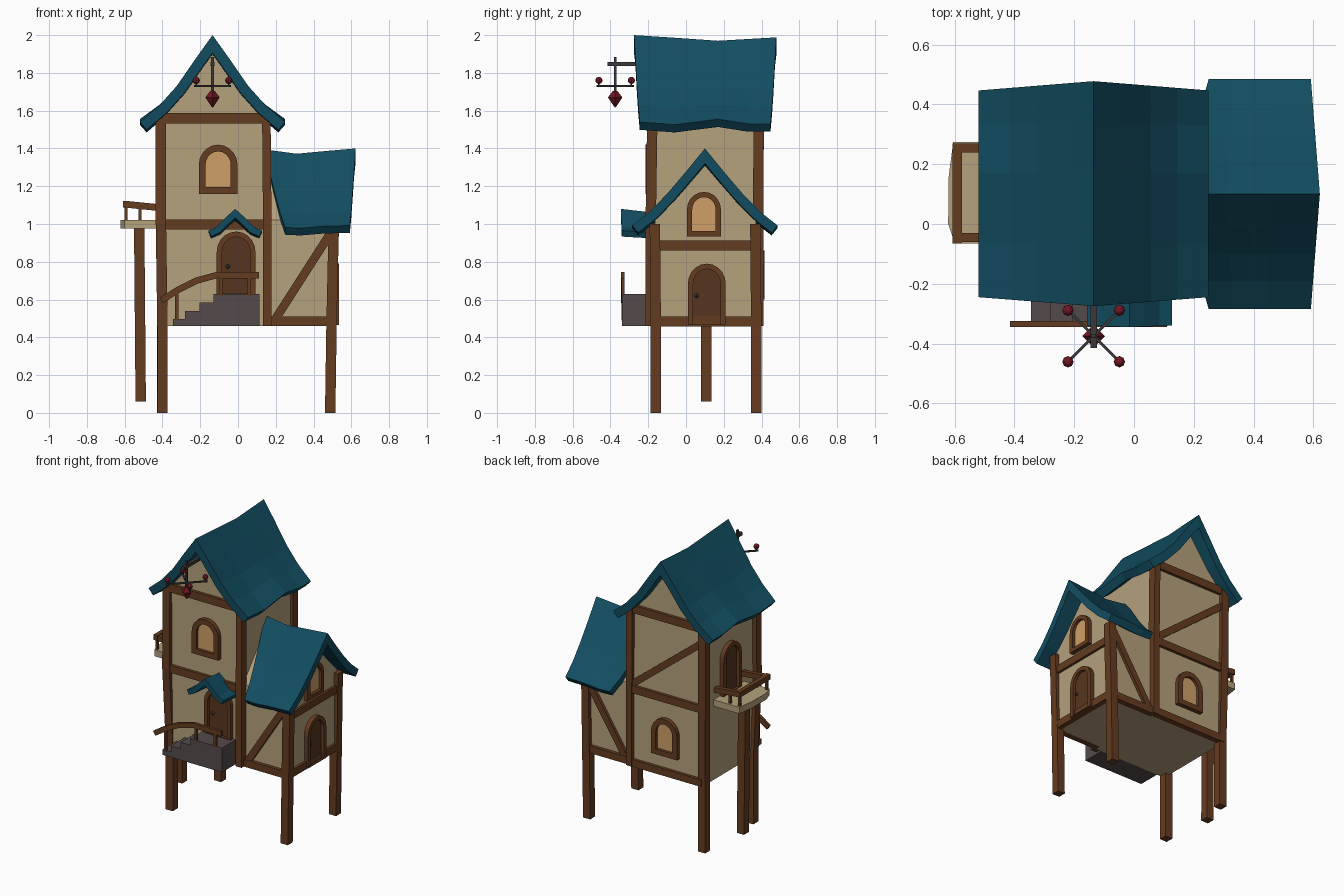
import bpy, bmesh, math
from mathutils import Vector

if "Cube" in bpy.data.objects:
    bpy.data.objects.remove(bpy.data.objects["Cube"])


def mat(name, r, g, b):
    m = bpy.data.materials.new(name)
    m.diffuse_color = (r, g, b, 1)
    m.use_nodes = True
    m.node_tree.nodes["Principled BSDF"].inputs["Base Color"].default_value = m.diffuse_color
    return m


PLASTER = mat("plaster", .46, .36, .205)
TIMBER = mat("timber", .13, .045, .015)
DOOR = mat("door_wood", .095, .036, .014)
ROOF = mat("teal_roof", .006, .075, .12)
STONE = mat("stone", .09, .07, .07)
GLASS = mat("warm_glass", .62, .35, .14)
RED = mat("red_glass", .17, .009, .018)
IRON = mat("iron", .045, .04, .042)


def finish(name, bm, m):
    bmesh.ops.recalc_face_normals(bm, faces=bm.faces)
    me = bpy.data.meshes.new(name)
    bm.to_mesh(me)
    bm.free()
    me.materials.append(m)
    ob = bpy.data.objects.new(name, me)
    bpy.context.collection.objects.link(ob)
    return ob


def rings(name, loops, m, caps=True, closed=False):
    """Skin a list of equal-length closed loops."""
    bm = bmesh.new()
    vs = [[bm.verts.new(p) for p in l] for l in loops]
    n = len(vs[0])
    pairs = list(zip(vs, vs[1:])) + ([(vs[-1], vs[0])] if closed else [])
    for a, b in pairs:
        for i in range(n):
            j = (i + 1) % n
            bm.faces.new((a[i], a[j], b[j], b[i]))
    if caps and not closed:
        bm.faces.new(vs[0])
        bm.faces.new(vs[-1])
    return finish(name, bm, m)


def prism(name, prof, a, b, axis, m):
    """Extrude a 2D profile from a to b along an axis."""
    put = {'x': lambda p, s: (s, p[0], p[1]), 'y': lambda p, s: (p[0], s, p[1]),
           'z': lambda p, s: (p[0], p[1], s)}[axis]
    return rings(name, [[put(p, s) for p in prof] for s in (a, b)], m)


def bar(name, pts, w, h, m=TIMBER):
    """Rectangular beam swept along a path."""
    pts = [Vector(p) for p in pts]
    loops = []
    ref = Vector((0, 1, 0)) if abs((pts[-1] - pts[0]).normalized().z) > .9 else Vector((0, 0, 1))
    for i, p in enumerate(pts):
        t = (pts[min(i + 1, len(pts) - 1)] - pts[max(i - 1, 0)]).normalized()
        s = t.cross(ref).normalized()
        u = s.cross(t)
        loops.append([p + s * x * w / 2 + u * y * h / 2 for x, y in ((-1, -1), (1, -1), (1, 1), (-1, 1))])
    return rings(name, loops, m)


def roof(name, half, thick, centre, axis, stations):
    """Curved gable roof; station = (ridge pos, eave pos, ridge dz, eave dz)."""
    prof = [Vector((-d, z)) for d, z in reversed(half[1:])] + [Vector(p) for p in half]
    inner = []
    for i, p in enumerate(prof):
        t1 = (p - prof[i - 1]).normalized() if i else (prof[1] - p).normalized()
        t2 = (prof[i + 1] - p).normalized() if i < len(prof) - 1 else t1
        n1, n2 = Vector((t1.y, -t1.x)), Vector((t2.y, -t2.x))
        n = (n1 + n2).normalized()
        inner.append(p + n * thick / n.dot(n1))
    loops = []
    for r, e, dr, de in stations:
        loop = []
        for p, src in list(zip(prof, prof)) + list(zip(inner[::-1], prof[::-1])):
            f = abs(src.x) / half[-1][0]
            s, z = r + (e - r) * f, p.y + dr + (de - dr) * f
            loop.append((centre + p.x, s, z) if axis == 'y' else (s, centre + p.x, z))
        loops.append(loop)
    # quad end caps between the outer and inner skins
    ob = rings(name, loops, ROOF, caps=False)
    bm = bmesh.new()
    bm.from_mesh(ob.data)
    bm.verts.ensure_lookup_table()
    n, k = len(loops[0]), len(prof)
    for base in (0, n * (len(loops) - 1)):
        for i in range(k - 1):
            bm.faces.new([bm.verts[base + j] for j in (i, i + 1, n - 2 - i, n - 1 - i)])
    bmesh.ops.recalc_face_normals(bm, faces=bm.faces)
    bm.to_mesh(ob.data)
    bm.free()


def arch(name, side, wall, u, z0, w, h, fill, border=.028):
    """Arched frame with a recessed panel on one wall."""
    put = {'front': lambda a, z, n: (a, wall - n, z), 'back': lambda a, z, n: (a, wall + n, z),
           'right': lambda a, z, n: (wall + n, a, z), 'left': lambda a, z, n: (wall - n, a, z)}[side]

    def outline(hw, lo, top):
        spring = top - hw * 1.05
        return [(u - hw, lo), (u + hw, lo)] + [
            (u + hw * math.cos(i * math.pi / 10), spring + hw * 1.05 * math.sin(i * math.pi / 10)) for i in range(11)]
    out = outline(w / 2, z0, z0 + h)
    inn = outline(w / 2 - border, z0 + (border if fill is GLASS else .004), z0 + h - border)
    rings(name + "_frame", [[put(a, z, n) for a, z in o] for o, n in
                            ((out, -.01), (out, .03), (inn, .03), (inn, -.01))], TIMBER, closed=True)
    rings(name + "_panel", [[put(a, z, n) for a, z in inn] for n in (-.005, .01)], fill)


def ball(name, loc, r, m, seg=8, rz=None):
    bm = bmesh.new()
    bmesh.ops.create_uvsphere(bm, u_segments=seg, v_segments=6, radius=r)
    bmesh.ops.translate(bm, verts=bm.verts, vec=loc)
    finish(name, bm, m)


# Plaster walls of the tower and side wing
F, B = -.185, .385
prism("tower_walls", [(-.405, .46), (.155, .46), (.155, 1.57), (-.135, 1.92), (-.405, 1.57)], F, B, 'y', PLASTER)
prism("wing_walls", [(-.165, .46), (.37, .46), (.37, 1.02), (.1, 1.335), (-.165, 1.02)], .1, .505, 'x', PLASTER)

# Roofs
roof("tower_roof", [(0, 2), (.09, 1.872), (.19, 1.725), (.28, 1.622), (.385, 1.53)], .055, -.135, 'y',
     [(-.275, -.245, 0, .01), (-.06, -.06, -.014, -.004), (.17, .17, -.03, .025),
      (.34, .33, -.02, 0), (.478, .447, -.012, 0)])
roof("wing_roof", [(0, 1.4), (.1, 1.275), (.2, 1.155), (.29, 1.06), (.385, .982)], .05, .1, 'x',
     [(.14, .25, -.005, 0), (.31, .33, -.028, -.004), (.45, .45, -.015, .006), (.622, .592, 0, .01)])
roof("porch_roof", [(0, 1.08), (.05, 1.035), (.1, .985), (.142, .965)], .035, -.015, 'y',
     [(-.345, -.34, 0, 0), (-.17, -.17, -.02, -.01)])

# Corner posts, the outer ones running down as legs
for y0, y1, y2, n in ((-.16, -.187, -.178, "front"), (.372, .382, .385, "back")):
    bar(n + "_left_post", [(-.4, y0, 0), (-.4, y0, .46), (-.408, y1, 1), (-.41, y2, 1.56)], .055, .055)
    bar(n + "_middle_post", [(.155, y1, .46), (.155, y1, 1), (.15, y2, 1.58)], .045, .055)
    bar(n + "_right_leg", [(.488, y0, 0), (.495, y0, .46), (.507, y0 - .005, 1)], .055, .055)
bar("balcony_support", [(-.515, .108, .06), (-.523, .105, .98)], .055, .055)

# Horizontal and diagonal beams
for y, yw, n in ((F, -.168, "front"), (B, .373, "back")):
    bar(n + "_top_beam", [(-.4, y, 1.56), (.15, y, 1.56)], .04, .055)
    bar(n + "_middle_beam", [(-.4, y, .998), (.15, y, .998)], .04, .052)
    bar(n + "_wing_base_beam", [(.16, yw, .484), (.5, yw, .484)], .04, .05)
    bar(n + "_wing_brace", [(.2, yw, .5), (.495, yw, .96)], .035, .045)
bar("back_base_beam", [(-.4, B, .484), (.15, B, .484)], .04, .05)
bar("back_upper_brace", [(.14, B, 1.03), (-.39, B, 1.45)], .035, .045)
for z in (.484, .887):
    bar("wing_end_beam", [(.505, -.16, z), (.505, .37, z)], .035, .052)

# Doors and windows
arch("front_door", 'front', F, -.01, .63, .205, .33, DOOR)
arch("side_door", 'right', .505, .11, .465, .2, .325, DOOR)
arch("balcony_door", 'left', -.405, .105, 1.02, .2, .345, DOOR)
arch("upper_window", 'front', F, -.105, 1.16, .205, .26, GLASS, .036)
arch("wing_window", 'right', .505, .095, .935, .18, .235, GLASS)
arch("back_window", 'back', B, -.12, .6, .2, .26, GLASS, .036)
ball("front_door_knob", (-.055, -.2, .775), .012, IRON)
ball("side_door_knob", (.52, .055, .62), .012, IRON)

# Stone stairs and curved handrail
prism("stairs", [(-.345, .46), (.115, .46), (.115, .63), (-.13, .63), (-.13, .585), (-.205, .585), (-.205, .54),
                 (-.28, .54), (-.28, .497), (-.345, .497)], -.34, -.18, 'y', STONE)
bar("stair_rail", [(-.405, -.335, .595), (-.32, -.335, .65), (-.22, -.335, .7), (-.11, -.335, .73),
                   (.11, -.335, .728)], .02, .034)
for x, lo, hi in ((-.325, .49, .645), (-.09, .62, .725), (.06, .62, .725)):
    bar("stair_rail_post", [(x, -.333, lo), (x, -.333, hi)], .018, .015)

# Balcony
prism("balcony_floor", [(-.4, -.065), (-.6, -.065), (-.622, 0), (-.62, .16), (-.605, .275), (-.4, .275)],
      .975, 1.02, 'z', PLASTER)
bar("balcony_rail", [(-.592, -.065, 1.105), (-.592, .27, 1.105)], .032, .036)
for y in (-.045, .255):
    bar("balcony_side_rail", [(-.6, y, 1.105), (-.4, y, 1.085)], .03, .036)
    for x in (-.592, -.52):
        bar("balcony_post", [(x, y, 1.01), (x, y, 1.1)], .016, .016)

# Hanging lantern with four small lamps
cx, cy = -.135, -.375
bar("lantern_bracket", [(cx, -.415, 1.847), (cx, -.16, 1.847)], .022, .022, IRON)
bar("lantern_rod", [(cx, cy, 1.69), (cx, cy, 1.885)], .014, .014, IRON)
for sx in (-1, 1):
    for sy in (-1, 1):
        x, y = cx + sx * .086, cy + sy * .086
        bar("lantern_arm", [(cx, cy, 1.73), (cx + sx * .095, cy + sy * .095, 1.73)], .01, .01, IRON)
        bar("lamp_stem", [(x, y, 1.73), (x, y, 1.76)], .008, .008, IRON)
        ball("small_lamp", (x, y, 1.76), .019, RED)
rings("lantern", [[(cx + r * dx, cy + r * dy, z) for dx, dy in ((1, 0), (0, 1), (-1, 0), (0, -1))]
                  for r, z in ((.012, 1.705), (.038, 1.67), (.003, 1.618))], RED)
